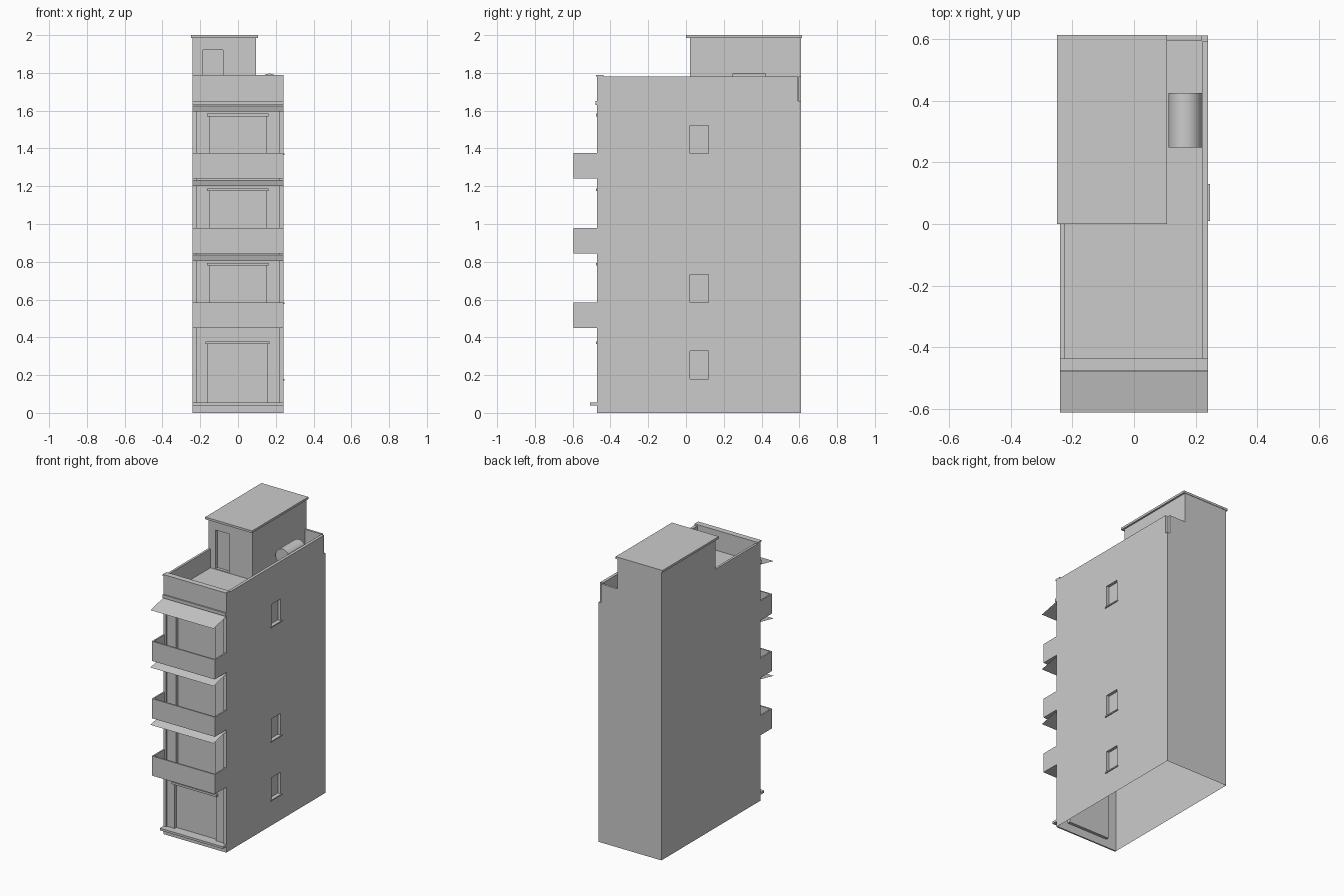
import bpy, bmesh, math

if "Cube" in bpy.data.objects:
    bpy.data.objects.remove(bpy.data.objects["Cube"])


def finish(name, bm):
    me = bpy.data.meshes.new(name)
    bm.to_mesh(me)
    bm.free()
    ob = bpy.data.objects.new(name, me)
    bpy.context.collection.objects.link(ob)
    return ob


def box(name, x0, x1, y0, y1, z0, z1):
    bm = bmesh.new()
    bmesh.ops.create_cube(bm, size=1)
    for v in bm.verts:
        v.co = ((x0 + x1) / 2 + v.co.x * (x1 - x0),
                (y0 + y1) / 2 + v.co.y * (y1 - y0),
                (z0 + z1) / 2 + v.co.z * (z1 - z0))
    return finish(name, bm)


def wall(bm, point, u0, u1, z0, z1, holes=(), depth=0.02):
    """Flat wall with recessed openings; point(u, z, d) maps to space, d inward."""
    def quad(*pts):
        bm.faces.new([bm.verts.new(point(*p)) for p in pts])
    us = sorted({u0, u1, *[h[0] for h in holes], *[h[1] for h in holes]})
    zs = sorted({z0, z1, *[h[2] for h in holes], *[h[3] for h in holes]})
    for a, b in zip(us, us[1:]):
        for c, e in zip(zs, zs[1:]):
            m, n = (a + b) / 2, (c + e) / 2
            if not any(h[0] < m < h[1] and h[2] < n < h[3] for h in holes):
                quad((a, c, 0), (b, c, 0), (b, e, 0), (a, e, 0))
    for a, b, c, e in holes:
        ring = [(a, c), (b, c), (b, e), (a, e)]
        quad(*[(*p, depth) for p in ring])
        for p, q in zip(ring, ring[1:] + ring[:1]):
            quad((*p, 0), (*q, 0), (*q, depth), (*p, depth))


def shell(name, x0, x1, y0, y1, z0, z1, front=(), right=()):
    """Thin-walled block, open underneath, with recessed openings."""
    bm = bmesh.new()
    wall(bm, lambda u, z, d: (u, y0 + d, z), x0, x1, z0, z1, front)
    wall(bm, lambda u, z, d: (x1 - d, u, z), y0, y1, z0, z1, right)
    wall(bm, lambda u, z, d: (-u, y1, z), -x1, -x0, z0, z1)
    wall(bm, lambda u, z, d: (x0, -u, z), -y1, -y0, z0, z1)
    wall(bm, lambda u, z, d: (u, z, z1), x0, x1, y0, y1)
    bmesh.ops.remove_doubles(bm, verts=bm.verts, dist=1e-5)
    return finish(name, bm)


W, FRONT, BACK, ROOF = 0.24, -0.47, 0.61, 1.65
FACE = FRONT + 0.01
floors = [0.45, 0.845, 1.24]
sills = [0.18, 0.585, 1.373]

# Main block with front doors and side windows
doors = [(-0.16, 0.155, 0.055, 0.365)]
doors += [(-0.15, 0.148, z + 0.02, z + 0.33) for z in floors]
windows = [(0.02, 0.12, z, z + 0.148) for z in sills]
shell("main_block", -W, W, FACE, BACK, 0, ROOF, doors, windows)

# Facade framing
for side, s in (("left", -1), ("right", 1)):
    box(side + "_pilaster", *sorted((s * 0.22, s * W)), FRONT, FACE, 0, ROOF)
box("plinth", -0.22, 0.22, FRONT, FACE, 0, 0.04)
box("door_step", -W, W, -0.508, FACE, 0.04, 0.055)
box("facade_header", -0.22, 0.22, FRONT, FACE, 1.615, ROOF)
box("cornice", -W, W, -0.48, FRONT, 1.63, 1.652)

# Door lintels and window sills
for i, (a, b, c, e) in enumerate(doors):
    box(f"door_lintel_{i}", a - 0.013, b + 0.013, -0.476, FACE, e, e + 0.014)
for i, z in enumerate(sills):
    box(f"window_sill_{i}", W - 0.02, 0.247, 0.01, 0.13, z - 0.008, z)

# Balconies, each floor with a sloping sheet awning above it
for i, z in enumerate(floors):
    y = -0.595
    box(f"balcony_slab_{i}", -W, W, y, FACE, z, z + 0.02)
    box(f"balcony_front_{i}", -W, W, y, y + 0.01, z + 0.02, z + 0.135)
    for side, s in (("left", -1), ("right", 1)):
        box(f"balcony_{side}_{i}", *sorted((s * 0.23, s * W)),
            y + 0.01, FRONT, z + 0.02, z + 0.135)
    bm = bmesh.new()
    t = z + 0.385
    bm.faces.new([bm.verts.new(p) for p in (
        (-W, -0.61, t - 0.03), (W, -0.61, t - 0.03), (W, FRONT, t), (-W, FRONT, t))])
    finish(f"awning_{i}", bm)

# Roof parapets
box("front_parapet", -W, W, FRONT, -0.438, ROOF, 1.78)
box("front_parapet_cap", -W, W, -0.476, -0.436, 1.78, 1.79)
box("right_parapet", 0.22, W, -0.438, 0.592, ROOF, 1.78)
box("left_parapet", -W, -0.224, -0.438, 0.02, ROOF, 1.78)
box("back_parapet", 0.095, 0.22, 0.595, BACK, ROOF, 1.78)

# Stair tower with its door and flat roof
shell("stair_tower", -W, 0.095, 0.02, BACK, ROOF, 1.985,
      [(-0.185, -0.08, ROOF + 0.005, 1.92)])
box("stair_tower_roof", -0.25, 0.107, 0, 0.613, 1.985, 2.0)

# Water tank lying on the roof
bpy.ops.mesh.primitive_cylinder_add(vertices=32, radius=0.054, depth=0.177,
                                    location=(0.166, 0.336, 1.742),
                                    rotation=(math.pi / 2, 0, 0))
tank = bpy.context.object
tank.name = "water_tank"
bpy.ops.object.shade_smooth_by_angle()
